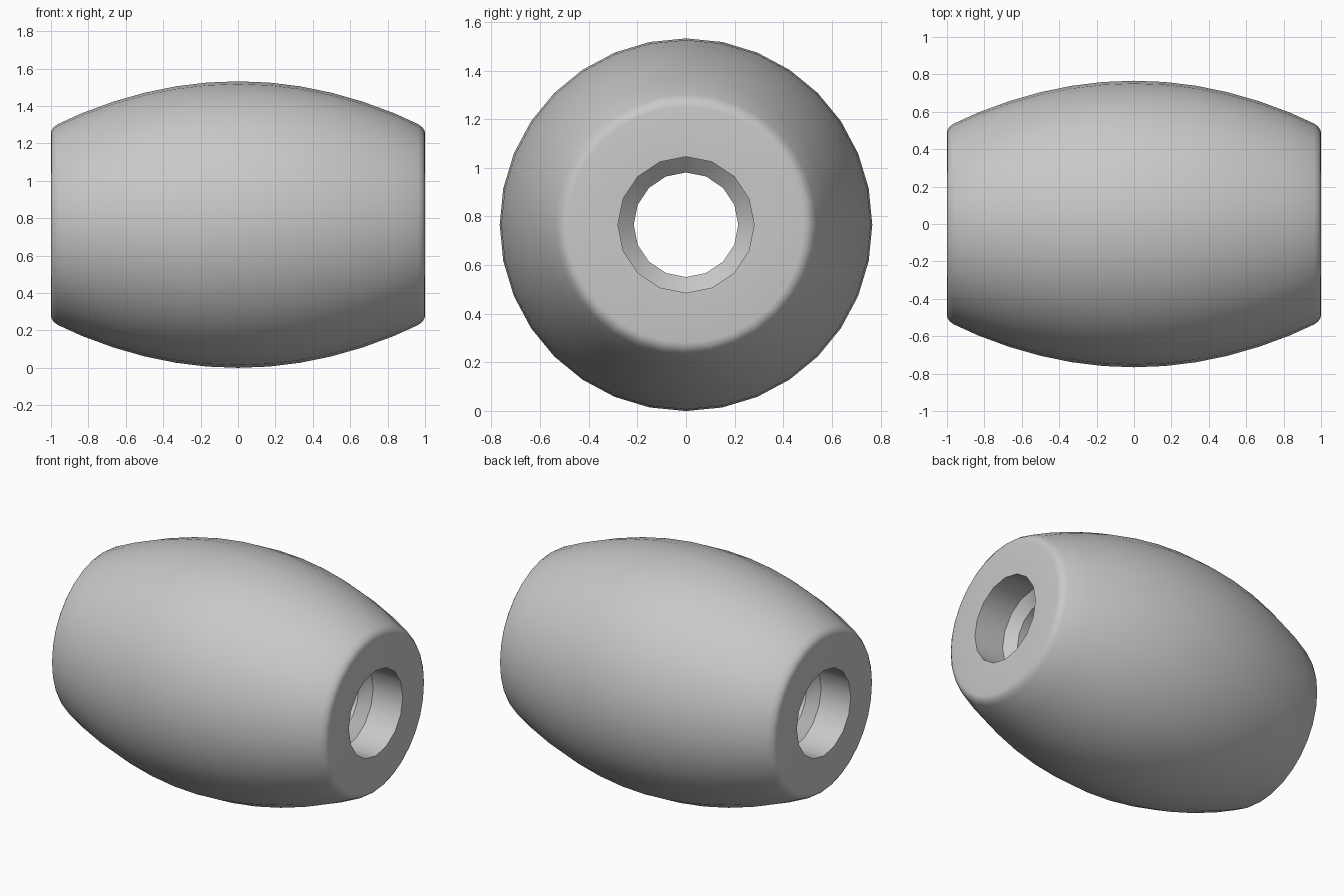
import bpy, bmesh, math

cube = bpy.data.objects.get("Cube")
if cube:
    bpy.data.objects.remove(cube, do_unlink=True)

RADIUS = 0.766
OUTER_SIDES, HOLE_SIDES = 32, 16

grey = bpy.data.materials.new("plain grey")
grey.use_nodes = True
colour = (0.58, 0.58, 0.58, 1)
grey.diffuse_color = colour
grey.node_tree.nodes["Principled BSDF"].inputs["Base Color"].default_value = colour

bm = bmesh.new()


def ring(x, r, sides):
    """Circle of vertices around the x axis."""
    return [bm.verts.new((x, r * math.sin(math.tau * i / sides),
                          RADIUS + r * math.cos(math.tau * i / sides)))
            for i in range(sides)]


def lathe(profile, sides):
    """Skin a row of rings and return its first and last ring."""
    rings = [ring(x, r, sides) for x, r in profile]
    for a, b in zip(rings, rings[1:]):
        for i in range(sides):
            j = (i + 1) % sides
            bm.faces.new((a[i], a[j], b[j], b[i]))
    return rings[0], rings[-1]


def mirrored(half):
    """Complete a profile given from the +x end inwards."""
    return half + [(-x, r) for x, r in reversed(half) if x > 0]


# Bulging outer wall with a small rounded rim
rim = [(1, 0.485), (0.997, 0.503), (0.985, 0.521), (0.963, 0.537)]
bulge = [(x / 6, RADIUS - 0.245 * (x / 6) ** 2) for x in range(5, -1, -1)]
outer = lathe(mirrored(rim + bulge), OUTER_SIDES)

# Through hole with a wider, chamfered recess at each end
hole = lathe(mirrored([(1, 0.28), (0.785, 0.28), (0.725, 0.215)]), HOLE_SIDES)

# Flat ends joining the wall to the hole
for o, h in zip(outer, hole):
    for i in range(HOLE_SIDES):
        bm.faces.new((h[i], o[2 * i], o[2 * i + 1], o[(2 * i + 2) % OUTER_SIDES],
                      h[(i + 1) % HOLE_SIDES]))

bmesh.ops.recalc_face_normals(bm, faces=bm.faces)
mesh = bpy.data.meshes.new("bead_body")
bm.to_mesh(mesh)
bm.free()
mesh.materials.append(grey)
bead = bpy.data.objects.new("bead_body", mesh)
bpy.context.collection.objects.link(bead)

bpy.ops.object.select_all(action="DESELECT")
bead.select_set(True)
bpy.context.view_layer.objects.active = bead
bpy.ops.object.shade_smooth_by_angle(angle=math.radians(35))
